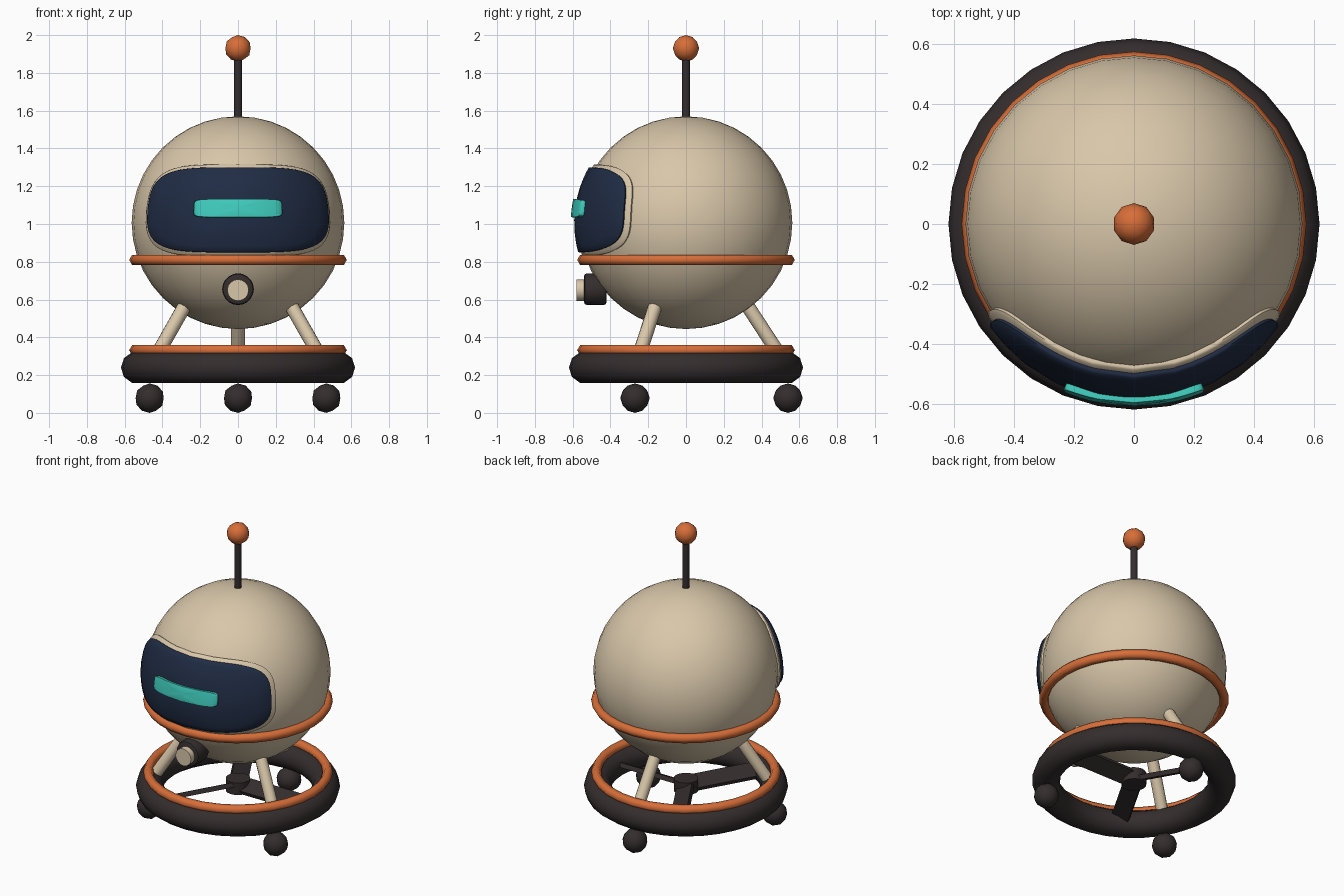
import bpy, bmesh, math
from mathutils import Vector, Matrix

if "Cube" in bpy.data.objects:
    bpy.data.objects.remove(bpy.data.objects["Cube"])


def make_mat(name, rgb):
    m = bpy.data.materials.new(name)
    m.diffuse_color = (*rgb, 1)
    m.use_nodes = True
    m.node_tree.nodes["Principled BSDF"].inputs["Base Color"].default_value = m.diffuse_color
    return m


CREAM = make_mat("cream", (0.69, 0.57, 0.40))
ORANGE = make_mat("orange", (0.68, 0.155, 0.04))
NAVY = make_mat("navy", (0.0144, 0.025, 0.058))
TEAL = make_mat("teal", (0.051, 0.61, 0.515))
DARK = make_mat("charcoal", (0.034, 0.026, 0.027))

HEAD_Z, HEAD_R = 1.007, 0.563


def finish(name, bm, mat, angle=35):
    bmesh.ops.recalc_face_normals(bm, faces=bm.faces)
    me = bpy.data.meshes.new(name)
    bm.to_mesh(me)
    bm.free()
    me.materials.append(mat)
    ob = bpy.data.objects.new(name, me)
    bpy.context.collection.objects.link(ob)
    bpy.ops.object.select_all(action='DESELECT')
    ob.select_set(True)
    bpy.context.view_layer.objects.active = ob
    bpy.ops.object.shade_smooth_by_angle(angle=math.radians(angle))
    return ob


def ball(name, loc, r, mat):
    bm = bmesh.new()
    bmesh.ops.create_icosphere(bm, subdivisions=2, radius=r,
                               matrix=Matrix.Translation(loc))
    return finish(name, bm, mat)


def rod(name, a, b, r, mat, segs=12, bevel=0.0):
    a, b = Vector(a), Vector(b)
    d = b - a
    bm = bmesh.new()
    bmesh.ops.create_cone(bm, cap_ends=True, segments=segs, radius1=r, radius2=r,
                          depth=d.length)
    if bevel:
        rims = [e for e in bm.edges if abs(e.verts[0].co.z - e.verts[1].co.z) < 1e-5]
        bmesh.ops.bevel(bm, geom=rims, offset=bevel, segments=2, profile=0.5,
                        affect='EDGES')
    rot = d.to_track_quat('Z', 'Y').to_matrix().to_4x4()
    bm.transform(Matrix.Translation((a + b) / 2) @ rot)
    return finish(name, bm, mat)


def ring(name, z, major, minor, mat, sides, segs=32):
    bm = bmesh.new()
    loops = []
    for i in range(segs):
        t = math.tau * i / segs
        loop = []
        for j in range(sides):
            p = math.tau * j / sides
            r = major + minor * math.cos(p)
            loop.append(bm.verts.new((r * math.cos(t), r * math.sin(t),
                                      z + minor * math.sin(p))))
        loops.append(loop)
    for i in range(segs):
        a, b = loops[i], loops[(i + 1) % segs]
        for j in range(sides):
            k = (j + 1) % sides
            bm.faces.new((a[j], b[j], b[k], a[k]))
    return finish(name, bm, mat, 80)


def head_plate(name, az, lat, lat_mid, power, outer, inner, mat, segs=64):
    """Rounded plate wrapped round the front of the head; angles in degrees."""
    bm = bmesh.new()

    def point(u, v, r):
        a, l = math.radians(az * u), math.radians(lat_mid + lat * v)
        return bm.verts.new((r * math.cos(l) * math.sin(a),
                             -r * math.cos(l) * math.cos(a),
                             HEAD_Z + r * math.sin(l)))

    # rim at the head, softened edge, then rings towards the middle
    steps = [(1, inner), (1, outer - 0.006), (0.975, outer)]
    steps += [(f, outer) for f in (0.85, 0.7, 0.5, 0.25)]
    prev = None
    for f, r in steps:
        loop = []
        for i in range(segs):
            t = math.tau * i / segs
            c, s = math.cos(t), math.sin(t)
            u = math.copysign(abs(c) ** (2 / power), c)
            v = math.copysign(abs(s) ** (2 / power), s)
            loop.append(point(u * f, v * f, r))
        if prev:
            for i in range(segs):
                k = (i + 1) % segs
                bm.faces.new((prev[i], prev[k], loop[k], loop[i]))
        prev = loop
    mid = point(0, 0, outer)
    for i in range(segs):
        bm.faces.new((prev[i], prev[(i + 1) % segs], mid))
    return finish(name, bm, mat, 50)


# Head
bm = bmesh.new()
bmesh.ops.create_uvsphere(bm, u_segments=32, v_segments=20, radius=HEAD_R,
                          matrix=Matrix.Translation((0, 0, HEAD_Z)))
finish("head", bm, CREAM)
ring("head_band", 0.81, 0.545, 0.031, ORANGE, 6)

# Face: frame, visor, glowing eye bar
head_plate("visor_frame", 59, 25.5, 7.2, 3.7, 0.577, 0.53, CREAM)
head_plate("visor", 55.5, 22.8, 7.2, 3.7, 0.592, 0.55, NAVY)
head_plate("eye_bar", 23, 4.6, 7.3, 7, 0.61, 0.575, TEAL)

# Antenna
rod("antenna_rod", (0, 0, 1.53), (0, 0, 1.9), 0.022, DARK)
ball("antenna_ball", (0, 0, 1.93), 0.07, ORANGE)

# Small lens below the band
rod("lens_housing", (0, -0.42, 0.655), (0, -0.54, 0.655), 0.084, DARK, 20, 0.016)
rod("lens", (0, -0.5, 0.65), (0, -0.58, 0.65), 0.057, CREAM, 16)

# Rolling base
ring("base_ring", 0.24, 0.535, 0.085, DARK, 10)
ring("base_trim", 0.332, 0.545, 0.031, ORANGE, 6)
rod("hub", (0, 0, 0.21), (0, 0, 0.29), 0.075, DARK, 16)

# Legs and casters: one at the back, two at the front
for i, deg in enumerate((90, 210, 330)):
    c, s = math.cos(math.radians(deg)), math.sin(math.radians(deg))
    rod(f"leg_{i + 1}", (0.52 * c, 0.52 * s, 0.27), (0.33 * c, 0.33 * s, 0.56),
        0.037, CREAM)
    ball(f"caster_{i + 1}", (0.54 * c, 0.54 * s, 0.078), 0.078, DARK)

# Tilted blade spokes
for i in range(3):
    bm = bmesh.new()
    bmesh.ops.create_cube(bm, size=1)
    bm.transform(Matrix.Rotation(i * math.tau / 3, 4, 'Z')
                 @ Matrix.Translation((0.26, 0, 0.25))
                 @ Matrix.Rotation(math.radians(27), 4, 'X')
                 @ Matrix.Diagonal((0.46, 0.11, 0.03, 1)))
    finish(f"spoke_{i + 1}", bm, DARK)
